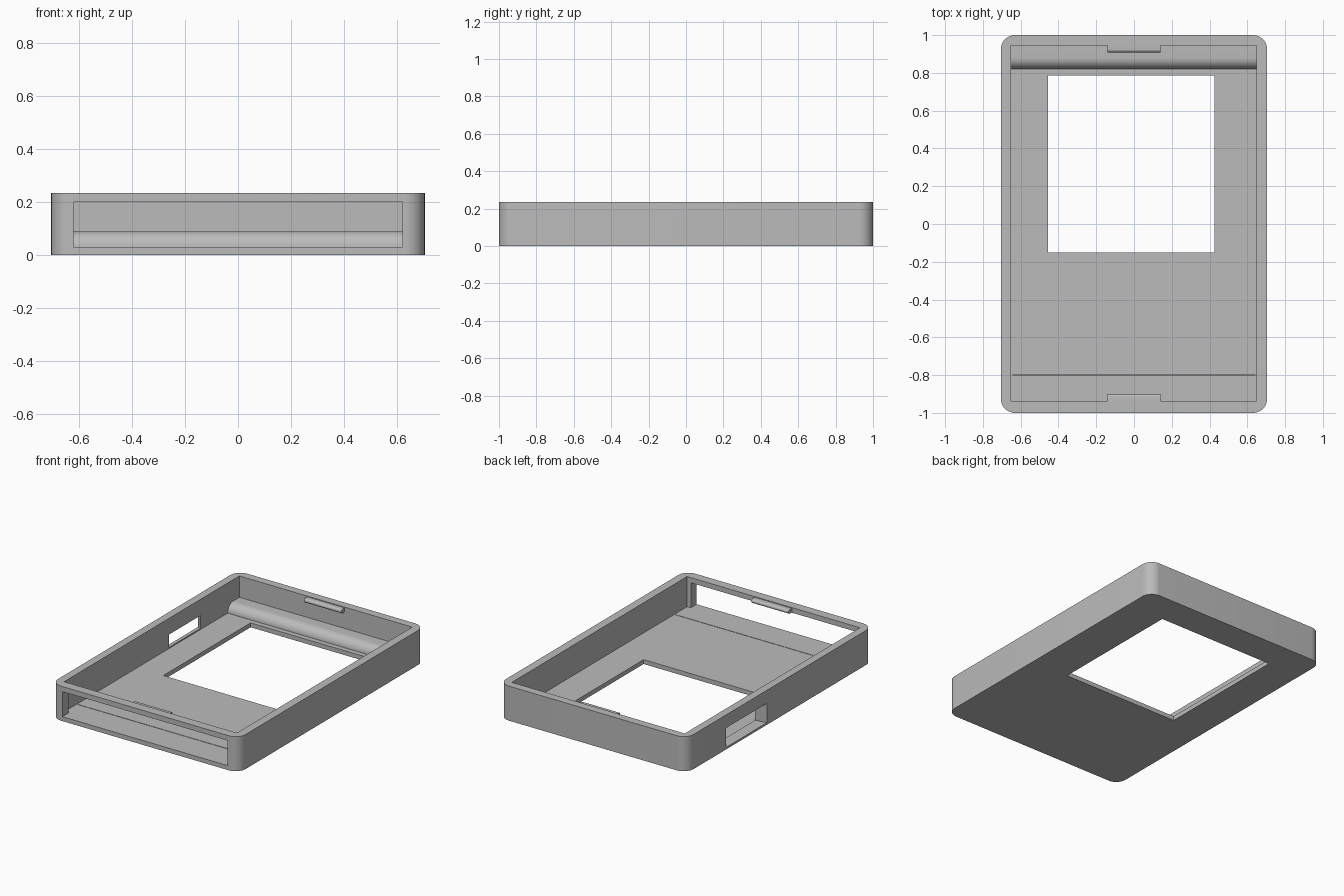
import bpy, bmesh, math

start = bpy.data.objects.get("Cube")
if start:
    bpy.data.objects.remove(start)

grey = bpy.data.materials.new("plain_grey")
grey.use_nodes = True
grey.diffuse_color = (0.5, 0.5, 0.5, 1)
shader = next(n for n in grey.node_tree.nodes if n.type == "BSDF_PRINCIPLED")
shader.inputs["Base Color"].default_value = (0.5, 0.5, 0.5, 1)


def loft(name, loop_a, loop_b):
    """Closed solid between two matching point loops."""
    bm = bmesh.new()
    a = [bm.verts.new(p) for p in loop_a]
    b = [bm.verts.new(p) for p in loop_b]
    bm.faces.new(a)
    bm.faces.new(b)
    for i in range(len(a)):
        j = (i + 1) % len(a)
        bm.faces.new((a[i], a[j], b[j], b[i]))
    bmesh.ops.recalc_face_normals(bm, faces=bm.faces)
    mesh = bpy.data.meshes.new(name)
    bm.to_mesh(mesh)
    bm.free()
    mesh.materials.append(grey)
    obj = bpy.data.objects.new(name, mesh)
    bpy.context.collection.objects.link(obj)
    return obj


def along_x(name, profile, x0, x1):
    return loft(name, [(x0, y, z) for y, z in profile], [(x1, y, z) for y, z in profile])


def box(name, x0, x1, y0, y1, z0, z1):
    return along_x(name, [(y0, z0), (y1, z0), (y1, z1), (y0, z1)], x0, x1)


def select(obj):
    bpy.ops.object.select_all(action="DESELECT")
    obj.select_set(True)
    bpy.context.view_layer.objects.active = obj


def smooth(obj):
    select(obj)
    bpy.ops.object.shade_smooth_by_angle(angle=math.radians(30))


def cut(obj, cutter):
    cutter.hide_render = True
    mod = obj.modifiers.new("cut", "BOOLEAN")
    mod.operation = "DIFFERENCE"
    mod.solver = "EXACT"
    mod.object = cutter
    select(obj)
    bpy.ops.object.modifier_apply(modifier=mod.name)
    bpy.data.objects.remove(cutter)


# Outer tray block with rounded upright corners
tray = box("tray", -0.705, 0.705, -1, 1, 0, 0.235)
bm = bmesh.new()
bm.from_mesh(tray.data)
uprights = [e for e in bm.edges
            if abs(e.verts[0].co.z - e.verts[1].co.z) > 0.1]
bmesh.ops.bevel(bm, geom=uprights, offset=0.075, segments=10, profile=0.5, affect="EDGES")
bm.to_mesh(tray.data)
bm.free()

# Inner cavity, floor opening, front slot and floor score line
cut(tray, box("cavity", -0.652, 0.648, -0.937, 0.945, 0.03, 0.4))
cut(tray, box("floor_opening", -0.455, 0.425, -0.152, 0.785, -0.1, 0.1))
cut(tray, box("front_slot", -0.62, 0.62, -1.1, -0.9, 0.03, 0.2))
cut(tray, box("score_line", -0.64, 0.64, -0.802, -0.798, 0.008, 0.06))


# Flared port in the side wall
def port_loop(x, y0, y1, z0, z1):
    return [(x, y0, z0), (x, y1, z0), (x, y1, z1), (x, y0, z1)]


cut(tray, loft("side_port",
               port_loop(-0.72, 0.126, 0.589, 0.008, 0.152),
               port_loop(-0.635, 0.204, 0.511, 0.044, 0.118)))
smooth(tray)

# Rounded ledge along the back wall
ledge_profile = [(0.95, 0.09), (0.95, 0.025), (0.82, 0.025)]
for i in range(11):
    t = math.radians(90 * i / 10)
    ledge_profile.append((0.88 - 0.06 * math.cos(t), 0.03 + 0.06 * math.sin(t)))
smooth(along_x("back_ledge", ledge_profile, -0.655, 0.651))

# Rounded snap tabs near the rim
for name, wall, inward in (("back_tab", 0.945, -1), ("front_tab", -0.937, 1)):
    profile = [(wall - inward * 0.006, 0.23), (wall - inward * 0.006, 0.202)]
    for i in range(13):
        t = math.radians(-90 + 180 * i / 12)
        profile.append((wall + inward * (0.022 + 0.014 * math.cos(t)),
                        0.216 + 0.014 * math.sin(t)))
    smooth(along_x(name, profile, -0.14, 0.14))
